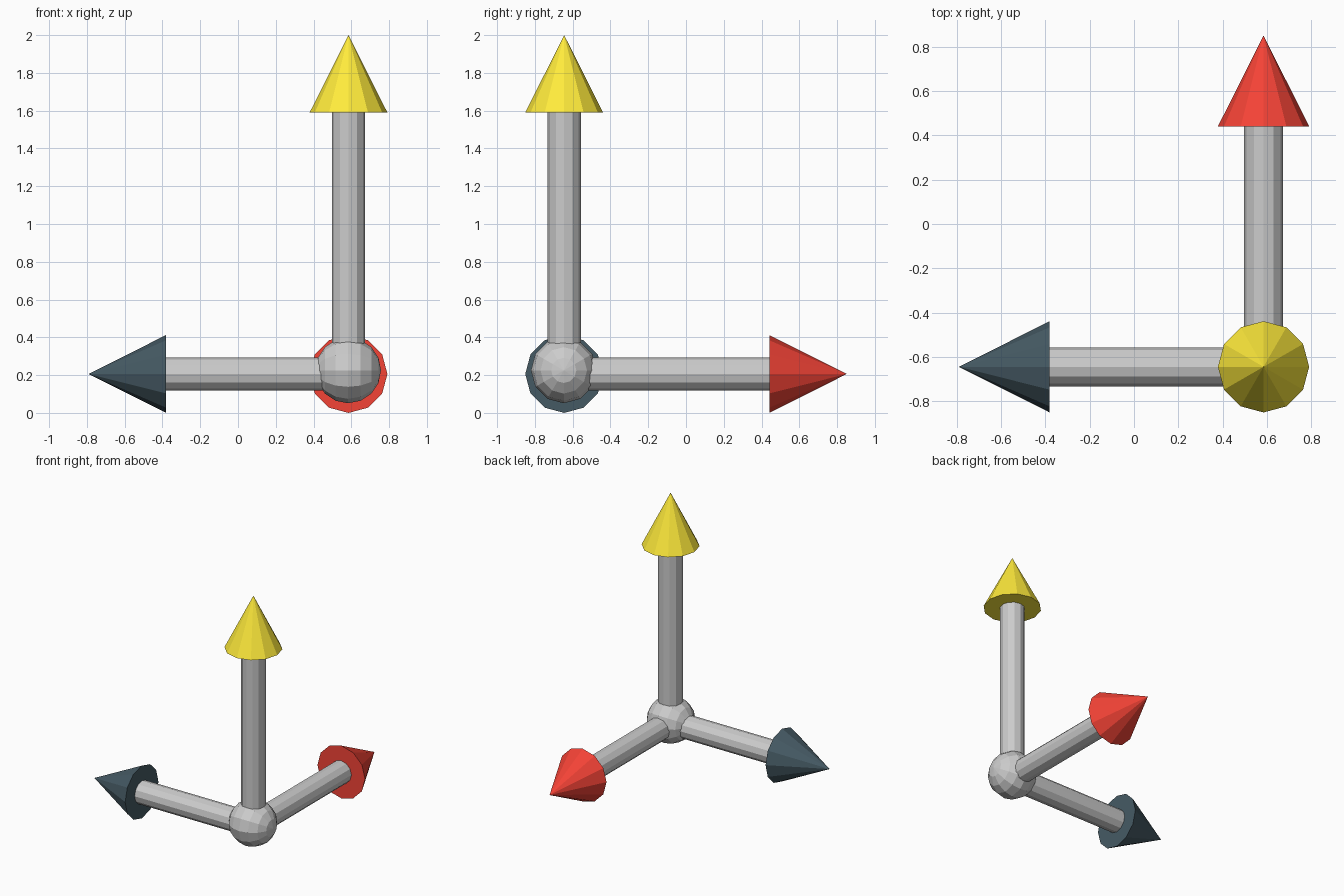
import bpy
from mathutils import Vector

if "Cube" in bpy.data.objects:
    bpy.data.objects.remove(bpy.data.objects["Cube"])

ORIGIN = Vector((0.585, -0.645, 0.206))
SIDES = 12
CONE_R, CONE_START, TIP = 0.206, 1.384, 1.794
SHAFT_R = 0.088


def finish(name, color=None):
    obj = bpy.context.object
    obj.name = name
    if color:
        mat = bpy.data.materials.new(name + "_color")
        mat.diffuse_color = (*color, 1)
        mat.use_nodes = True
        mat.node_tree.nodes["Principled BSDF"].inputs["Base Color"].default_value = mat.diffuse_color
        obj.data.materials.append(mat)
    return obj


def arrow(name, direction, reach, color):
    """Shaft from the hub plus a cone head whose tip is `reach` away."""
    d = Vector(direction)
    rot = d.to_track_quat('Z', 'Y').to_euler()
    head = TIP - CONE_START
    base = reach - head
    bpy.ops.mesh.primitive_cylinder_add(vertices=SIDES, radius=SHAFT_R, depth=base,
                                        location=ORIGIN + d * base / 2, rotation=rot)
    finish(name + "_shaft")
    bpy.ops.mesh.primitive_cone_add(vertices=SIDES, radius1=CONE_R, radius2=0, depth=head,
                                    location=ORIGIN + d * (base + head / 2), rotation=rot)
    finish(name + "_head", color)


# Three arrows: up, left and back
arrow("up_arrow", (0, 0, 1), TIP, (1.0, 0.83, 0.044))
arrow("left_arrow", (-1, 0, 0), 1.376, (0.06, 0.102, 0.127))
arrow("back_arrow", (0, 1, 0), 1.496, (0.905, 0.056, 0.037))

# Faceted ball joint, poles along x
bpy.ops.mesh.primitive_uv_sphere_add(segments=12, ring_count=8, radius=0.174,
                                     location=(0.583, -0.647, 0.225),
                                     rotation=(0, 1.5707963, 0))
finish("hub_ball")
